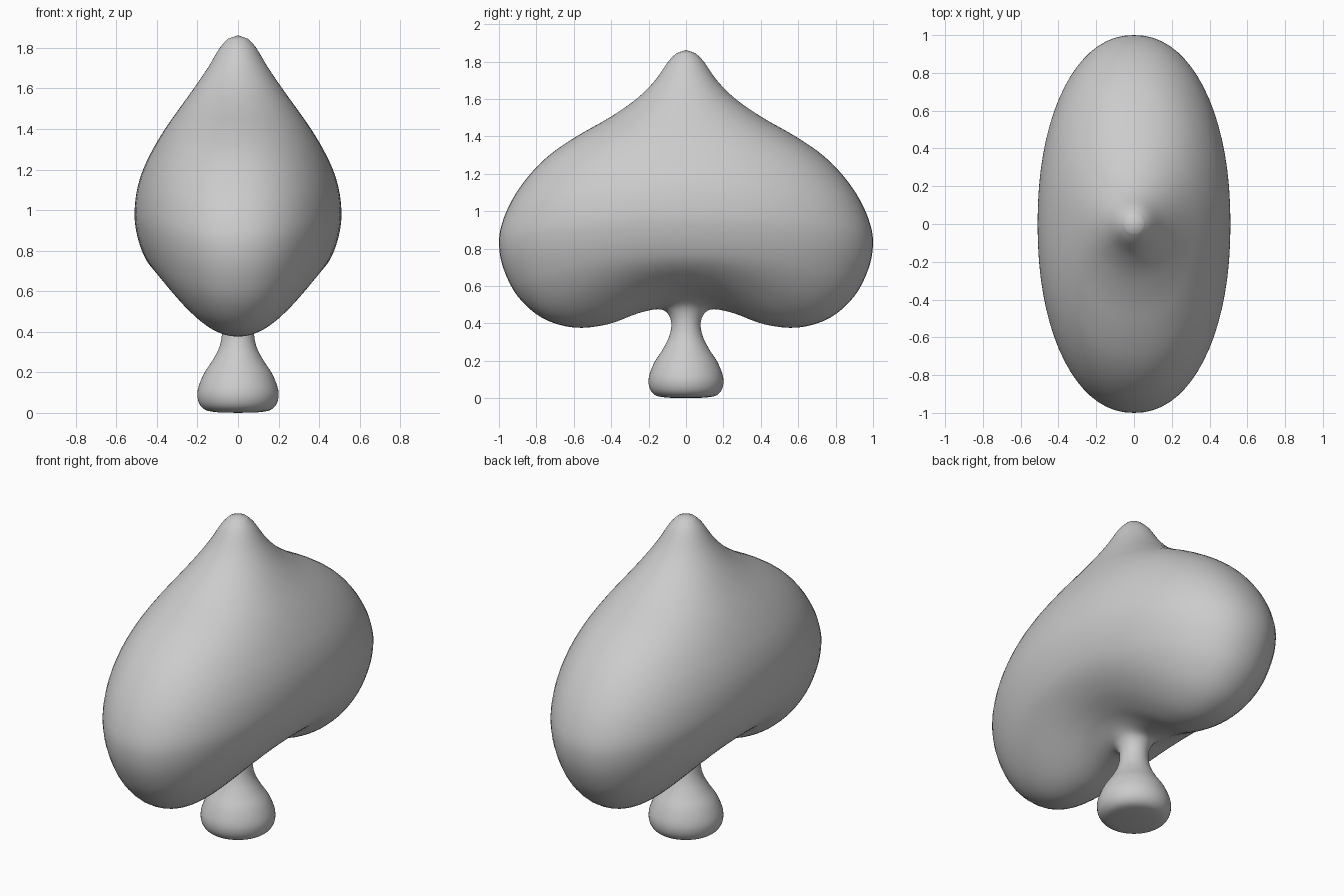
import bpy, bmesh
from math import sin, cos, pi
from mathutils import Vector

if "Cube" in bpy.data.objects:
    bpy.data.objects.remove(bpy.data.objects["Cube"])

# Control rings, tip to foot: half width x, its height, half width y, its height
RINGS = [
    (.05, 1.845, .05, 1.845), (.09, 1.80, .095, 1.80), (.15, 1.70, .165, 1.70),
    (.218, 1.60, .265, 1.60), (.29, 1.50, .41, 1.50), (.36, 1.40, .585, 1.40),
    (.42, 1.30, .73, 1.30), (.468, 1.20, .84, 1.19), (.498, 1.10, .93, 1.06),
    (.51, 1.00, .985, .93), (.506, .92, 1.0, .82), (.485, .83, .975, .69),
    (.45, .75, .90, .545), (.40, .69, .77, .43), (.33, .635, .60, .378),
    (.25, .59, .42, .395), (.17, .55, .26, .453), (.12, .515, .15, .476),
    (.09, .475, .10, .455), (.078, .41, .078, .40), (.09, .33, .09, .33),
    (.125, .26, .125, .26), (.17, .19, .17, .19), (.199, .11, .199, .11),
    (.193, .05, .193, .05), (.16, .014, .16, .014), (.10, .003, .10, .003),
]
SEG, STEPS = 72, 4


def smooth_rings(pts, steps):
    """Catmull-Rom interpolation between control rings."""
    p = [Vector(q) for q in pts]
    p = [p[0]] + p + [p[-1]]
    out = []
    for i in range(1, len(p) - 2):
        a, b, c, d = p[i - 1:i + 3]
        for k in range(steps):
            t = k / steps
            out.append(0.5 * (2 * b + (c - a) * t + (2 * a - 5 * b + 4 * c - d) * t * t
                              + (3 * b - a - 3 * c + d) * t ** 3))
    return out + [p[-1]]


def power(v, e):
    return abs(v) ** e * (1 if v >= 0 else -1)


# Spade body, stem and foot as one blended skin
bm = bmesh.new()
loops = []
for a, za, b, zb in smooth_rings(RINGS, STEPS):
    e = 0.93 if b > 0.7 else 1 - 0.07 * max(0, (b - 0.2) / 0.5)
    loop = []
    for k in range(SEG):
        t = 2 * pi * k / SEG
        z = za + (zb - za) * sin(t) ** 2
        loop.append(bm.verts.new((a * power(cos(t), e), b * power(sin(t), e), z)))
    loops.append(loop)
for up, low in zip(loops, loops[1:]):
    for k in range(SEG):
        n = (k + 1) % SEG
        bm.faces.new((up[k], low[k], low[n], up[n]))

# Tip and underside caps
for loop, z in ((loops[0], 1.862), (loops[-1], 0.0)):
    pole = bm.verts.new((0, 0, z))
    for k in range(SEG):
        bm.faces.new((loop[k], loop[(k + 1) % SEG], pole))
bmesh.ops.recalc_face_normals(bm, faces=bm.faces)

mesh = bpy.data.meshes.new("spade_ornament")
bm.to_mesh(mesh)
bm.free()
mesh.shade_smooth()
obj = bpy.data.objects.new("spade_ornament", mesh)
bpy.context.collection.objects.link(obj)
